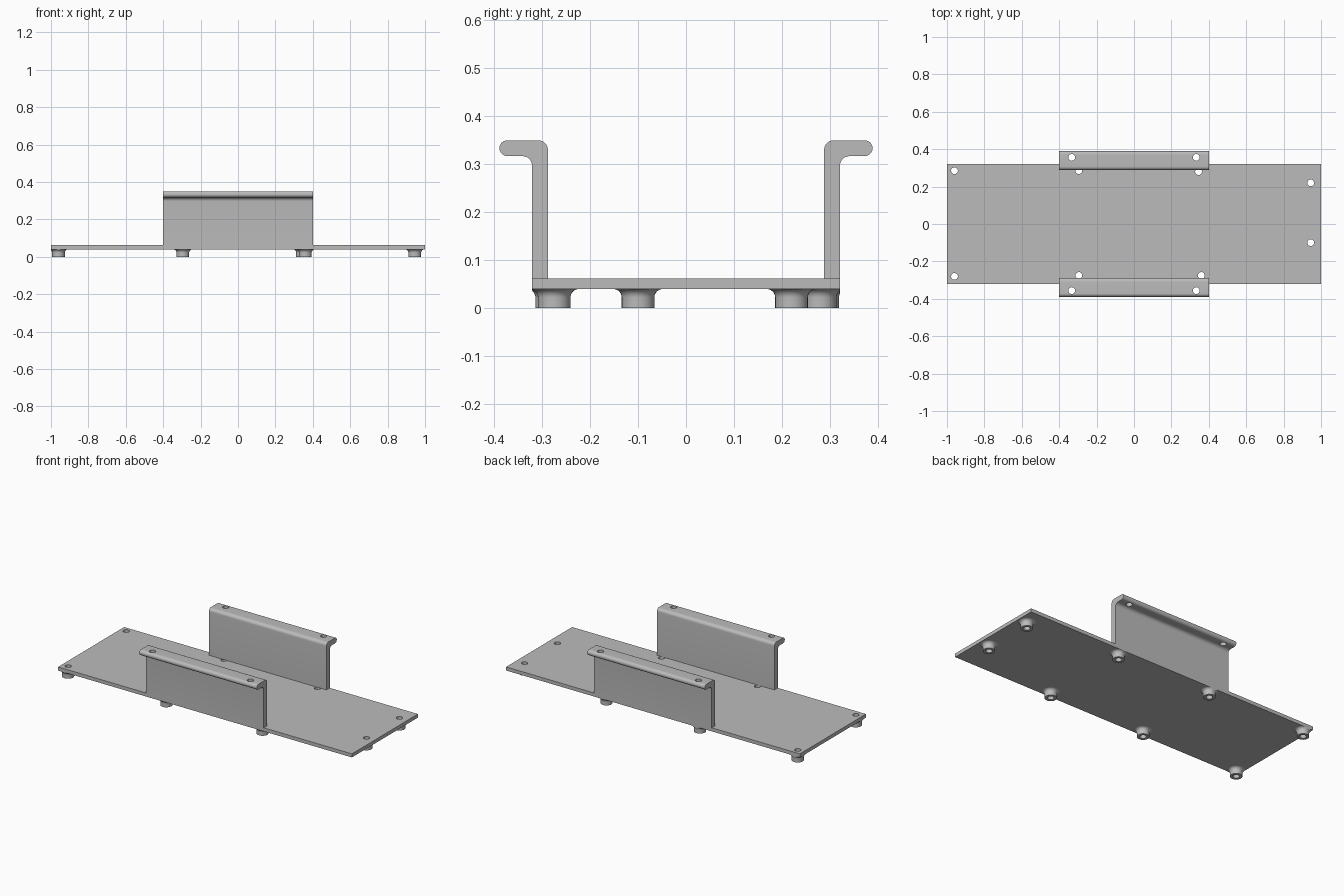
import bpy, bmesh
from math import sin, cos, pi, radians

if "Cube" in bpy.data.objects:
    bpy.data.objects.remove(bpy.data.objects["Cube"], do_unlink=True)

HALF_X, HALF_Y = 1.0, 0.321
PLATE_Z, PLATE_TOP, TOP = 0.04, 0.062, 0.35
HOLE_R, SEGS = 0.018, 32
FEET = [(-0.96, 0.285), (-0.96, -0.28), (-0.295, 0.285), (-0.295, -0.275),
        (0.345, 0.28), (0.36, -0.275), (0.945, 0.22), (0.945, -0.1)]

grey = bpy.data.materials.new("plain grey")
grey.use_nodes = True
grey.diffuse_color = (0.5, 0.5, 0.5, 1)
grey.node_tree.nodes["Principled BSDF"].inputs["Base Color"].default_value = (0.5, 0.5, 0.5, 1)


def finish(bm, name):
    bmesh.ops.recalc_face_normals(bm, faces=bm.faces)
    mesh = bpy.data.meshes.new(name)
    bm.to_mesh(mesh)
    bm.free()
    mesh.materials.append(grey)
    obj = bpy.data.objects.new(name, mesh)
    bpy.context.collection.objects.link(obj)
    return obj


def activate(obj):
    bpy.ops.object.select_all(action="DESELECT")
    obj.select_set(True)
    bpy.context.view_layer.objects.active = obj


def smooth(obj):
    activate(obj)
    bpy.ops.object.shade_smooth_by_angle(angle=radians(35))


def extrude(points, vector, name):
    bm = bmesh.new()
    face = bm.faces.new([bm.verts.new(p) for p in points])
    out = bmesh.ops.extrude_face_region(bm, geom=[face], use_keep_orig=True)
    moved = [g for g in out["geom"] if isinstance(g, bmesh.types.BMVert)]
    bmesh.ops.translate(bm, verts=moved, vec=vector)
    return finish(bm, name)


def drill(obj, spots, z0, z1):
    """Cut vertical round holes through an object."""
    for x, y in spots:
        ring = [(x + HOLE_R * cos(2 * pi * i / SEGS), y + HOLE_R * sin(2 * pi * i / SEGS), z0)
                for i in range(SEGS)]
        cutter = extrude(ring, (0, 0, z1 - z0), "hole_cutter")
        cutter.hide_render = True
        mod = obj.modifiers.new("hole", "BOOLEAN")
        mod.operation, mod.solver, mod.object = "DIFFERENCE", "EXACT", cutter
        activate(obj)
        bpy.ops.object.modifier_apply(modifier=mod.name)
        bpy.data.objects.remove(cutter, do_unlink=True)
    smooth(obj)


def arc(cy, cz, r, start, end, n=8):
    return [(cy + r * cos(radians(start + (end - start) * i / n)),
             cz + r * sin(radians(start + (end - start) * i / n))) for i in range(n + 1)]


# Base plate
plate = extrude([(-HALF_X, -HALF_Y, PLATE_Z), (HALF_X, -HALF_Y, PLATE_Z),
                 (HALF_X, HALF_Y, PLATE_Z), (-HALF_X, HALF_Y, PLATE_Z)],
                (0, 0, PLATE_TOP - PLATE_Z), "base_plate")
drill(plate, FEET, 0, 0.1)

# Upright walls with rounded, outward-bent flanges
INNER, TIP, T = 0.288, 0.389, 0.033
profile = [(INNER, PLATE_TOP), (HALF_Y, PLATE_TOP)]
profile += arc(HALF_Y + 0.02, TOP - T - 0.02, 0.02, 180, 90)
profile += arc(TIP - T / 2, TOP - T / 2, T / 2, -90, 90, 14)
profile += arc(INNER + 0.02, TOP - 0.02, 0.02, 90, 180)
for side, name in ((-1, "front_wall"), (1, "back_wall")):
    wall = extrude([(-0.4, side * y, z) for y, z in profile], (0.8, 0, 0), name)
    drill(wall, [(-0.333, side * 0.356), (0.333, side * 0.356)], 0.3, 0.4)

# Hollow standoff feet, flared into the plate and trimmed at its edges
foot_profile = [(HOLE_R, PLATE_Z), (HOLE_R, 0), (0.034, 0)]
foot_profile += arc(0.052, PLATE_Z - 0.018, 0.018, 180, 90)
for number, (x, y) in enumerate(FEET, 1):
    bm = bmesh.new()
    rings = []
    for r, z in foot_profile:
        ring = []
        for i in range(SEGS):
            a = 2 * pi * i / SEGS
            px = max(-HALF_X, min(HALF_X, x + r * cos(a)))
            py = max(-HALF_Y, min(HALF_Y, y + r * sin(a)))
            ring.append(bm.verts.new((px, py, z)))
        rings.append(ring)
    for low, high in zip(rings, rings[1:]):
        for i in range(SEGS):
            j = (i + 1) % SEGS
            bm.faces.new((low[i], low[j], high[j], high[i]))
    smooth(finish(bm, f"foot_{number}"))
